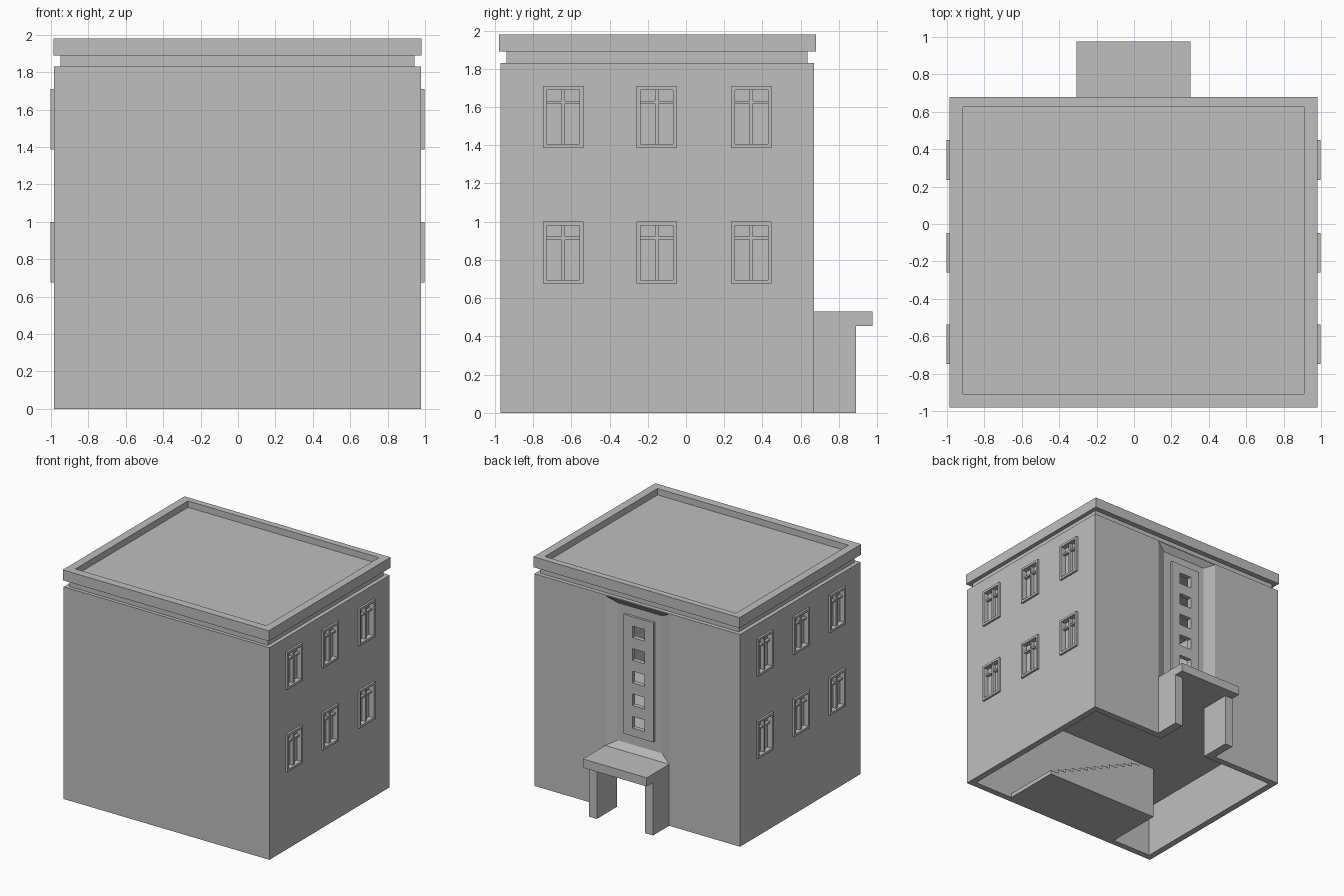
import bpy, bmesh
from mathutils import Vector

cube = bpy.data.objects.get("Cube")
if cube:
    bpy.data.objects.remove(cube, do_unlink=True)

# Single plaster colour
plaster = bpy.data.materials.new("plaster_grey")
plaster.use_nodes = True
GREY = (0.52, 0.52, 0.52, 1)
plaster.diffuse_color = GREY
plaster.node_tree.nodes["Principled BSDF"].inputs["Base Color"].default_value = GREY

CX = -0.003                     # centre line of the building
HALF, FRONT, BACK = 0.982, -0.97, 0.67
WALL, WALL_TOP = 0.055, 1.83
FLOOR_LOW, FLOOR_TOP = 0.455, 0.5


def add_box(bm, x, y, z):
    """Axis-aligned box from (min, max) pairs, x measured from the centre line."""
    lo, hi = zip(*(sorted(p) for p in (x, y, z)))
    verts = bmesh.ops.create_cube(bm, size=1)["verts"]
    for v in verts:
        v.co = Vector([(a + b) / 2 + c * (b - a) for a, b, c in zip(lo, hi, v.co)])
        v.co.x += CX


def finish(name, bm):
    bmesh.ops.recalc_face_normals(bm, faces=bm.faces)
    mesh = bpy.data.meshes.new(name)
    bm.to_mesh(mesh)
    bm.free()
    mesh.materials.append(plaster)
    ob = bpy.data.objects.new(name, mesh)
    bpy.context.collection.objects.link(ob)
    return ob


def boxes(name, *parts):
    bm = bmesh.new()
    for part in parts:
        add_box(bm, *part)
    return finish(name, bm)


def cut(target, cutter):
    mod = target.modifiers.new("cut", "BOOLEAN")
    mod.operation, mod.solver, mod.object = "DIFFERENCE", "EXACT", cutter
    bpy.context.view_layer.objects.active = target
    bpy.ops.object.modifier_apply(modifier=mod.name)
    bpy.data.objects.remove(cutter, do_unlink=True)


def sym(w):
    return (-w, w)


# Hollow body, open at the bottom
walls = boxes("walls", (sym(HALF), (FRONT, BACK), (0, WALL_TOP)))
cut(walls, boxes("room_cutter", (sym(HALF - WALL), (FRONT + WALL, BACK - WALL), (-0.1, 2))))

# Splayed niche in the back wall
bm = bmesh.new()
rings = []
for t in (-0.2, 1):
    w, low, high = 0.305 - 0.093 * t, 0.53 + 0.055 * t, 1.822 - 0.05 * t
    y = BACK - 0.037 * t
    rings.append([bm.verts.new((CX + x, y, z)) for x, z in
                  ((-w, low), (w, low), (w, high), (-w, high))])
outer, inner = rings
bm.faces.new(outer)
bm.faces.new(inner)
for i in range(4):
    j = (i + 1) % 4
    bm.faces.new((outer[i], outer[j], inner[j], inner[i]))
cut(walls, finish("niche_cutter", bm))

# Doorway behind the porch
cut(walls, boxes("door_cutter", (sym(0.23), (0.55, 0.75), (-0.1, FLOOR_LOW))))

# Stairwell window strip with five square openings
strip = boxes("stairwell_window_strip", (sym(0.143), (0.628, 0.654), (0.67, 1.7)))
openings = [(sym(0.057), (0.5, 0.8), (z - 0.05, z + 0.05))
            for z in (1.18 + 0.195 * k for k in range(-2, 3))]
cut(walls, boxes("wall_opening_cutter", *openings))
cut(strip, boxes("strip_opening_cutter", *openings))

# Side windows: recesses, frames and glazing bars
recesses, frames = [], []
W, H, RIM = 0.106, 0.162, 0.02
for side in (-1, 1):
    for yc in (-0.643, -0.153, 0.342):
        for zc in (0.838, 1.548):
            def part(ys, zs, near, far):
                return ((side * near, side * far),
                        (yc + ys[0], yc + ys[1]), (zc + zs[0], zc + zs[1]))
            recesses.append(part(sym(W - RIM), sym(H - RIM), 0.955, 1.1))
            for s in (-1, 1):
                frames.append(part((s * W, s * (W - RIM)), sym(H), 0.97, 1.0))
                frames.append(part(sym(W - RIM), (s * H, s * (H - RIM)), 0.97, 1.0))
            frames.append(part(sym(0.009), sym(H - RIM), 0.95, 0.985))
            frames.append(part(sym(W - RIM), (0.07, 0.085), 0.95, 0.98))
cut(walls, boxes("window_cutter", *recesses))
boxes("side_window_frames", *frames)

# Roof: recessed neck band and overhanging parapet cap
boxes("roof_neck", (sym(0.947), (-0.94, 0.635), (WALL_TOP, 1.9)))
cap = boxes("roof_cap", (sym(0.983), (-0.98, 0.68), (1.89, 1.98)))
cut(cap, boxes("parapet_cutter", (sym(0.912), (-0.91, 0.625), (1.925, 2.1))))

# Porch: canopy on two side walls
boxes("porch_canopy", (sym(0.305), (BACK, 0.975), (FLOOR_LOW, 0.53)))
boxes("porch_walls", *(((s * 0.305, s * 0.23), (BACK, 0.89), (0, FLOOR_LOW))
                       for s in (-1, 1)))

# Upper floor around the stair opening
STAIR_X, STAIR_Y = 0.55, -0.41
ROOM_X = HALF - WALL
boxes("upper_floor",
      (sym(ROOM_X), (STAIR_Y, BACK - WALL), (FLOOR_LOW, FLOOR_TOP)),
      *((( s * STAIR_X, s * ROOM_X), (FRONT + WALL, STAIR_Y), (FLOOR_LOW, FLOOR_TOP))
        for s in (-1, 1)))

# Solid straight flight of stairs along the front wall
STEPS = 14
run, rise = 2 * STAIR_X / STEPS, FLOOR_TOP / STEPS
profile = [(-STAIR_X, 0), (STAIR_X, 0)]
for i in range(STEPS):
    x = STAIR_X - i * run
    if i:
        profile.append((x, i * rise))
    profile.append((x, (i + 1) * rise))
profile.append((-STAIR_X, FLOOR_TOP))
bm = bmesh.new()
face = bm.faces.new([bm.verts.new((CX + x, STAIR_Y, z)) for x, z in profile])
new = bmesh.ops.extrude_face_region(bm, geom=[face])["geom"]
bmesh.ops.translate(bm, verts=[g for g in new if isinstance(g, bmesh.types.BMVert)],
                    vec=(0, FRONT + WALL - STAIR_Y, 0))
finish("stairs", bm)
